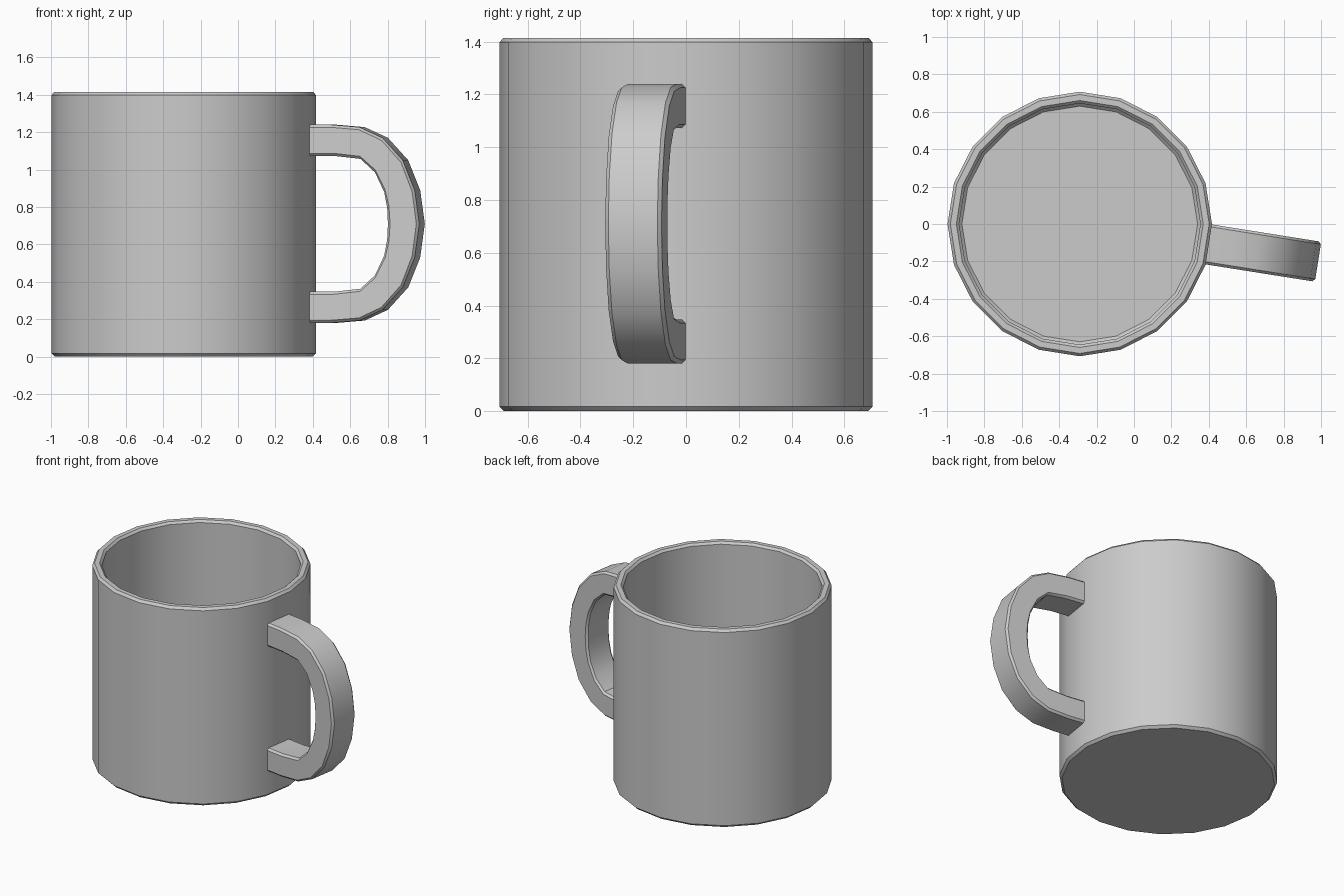
import bpy, bmesh, math
from mathutils import Matrix

if "Cube" in bpy.data.objects:
    bpy.data.objects.remove(bpy.data.objects["Cube"])

CX = -0.29      # body axis position
SIDES = 20
MID = 0.71      # mirror height of the handle


def finish(name, bm):
    bmesh.ops.recalc_face_normals(bm, faces=bm.faces)
    mesh = bpy.data.meshes.new(name)
    bm.to_mesh(mesh)
    bm.free()
    obj = bpy.data.objects.new(name, mesh)
    bpy.context.collection.objects.link(obj)
    bpy.ops.object.select_all(action='DESELECT')
    obj.select_set(True)
    bpy.context.view_layer.objects.active = obj
    bpy.ops.object.shade_smooth_by_angle(angle=math.radians(35))
    return obj


# Cup body: chamfered outer wall, rim, inner wall and floor as one revolved profile
profile = [(0.690, 0.0), (0.707, 0.017), (0.707, 1.398), (0.692, 1.415),
           (0.660, 1.415), (0.645, 1.400), (0.645, 0.078), (0.630, 0.063)]
bm = bmesh.new()
rings = []
for r, z in profile:
    rings.append([bm.verts.new((CX + r * math.cos(math.tau * i / SIDES),
                                r * math.sin(math.tau * i / SIDES), z))
                  for i in range(SIDES)])
for a, b in zip(rings, rings[1:]):
    for i in range(SIDES):
        j = (i + 1) % SIDES
        bm.faces.new((a[i], a[j], b[j], b[i]))
bm.faces.new(rings[0][::-1])
bm.faces.new(rings[-1])
finish("cup_body", bm)

# Handle: upper half sections as (outer u, outer z, inner u, inner z), mirrored below
half = [(0.685, 1.24, 0.685, 1.073), (0.81, 1.24, 0.83, 1.073),
        (0.965, 1.227, 0.972, 1.057), (1.09, 1.17, 1.050, 0.985),
        (1.20, 1.05, 1.100, 0.88), (1.265, 0.89, 1.116, 0.795),
        (1.29, MID, 1.120, MID)]
sections = half + [(a, 2 * MID - b, c, 2 * MID - d) for a, b, c, d in half[-2::-1]]
W, C = 0.108, 0.014     # half width and edge chamfer
bm = bmesh.new()
loops = []
for ou, oz, iu, iz in sections:
    length = math.hypot(ou - iu, oz - iz)
    du, dz = C * (ou - iu) / length, C * (oz - iz) / length
    corners = [(ou, oz, -W + C), (ou, oz, W - C), (ou - du, oz - dz, W),
               (iu + du, iz + dz, W), (iu, iz, W - C), (iu, iz, -W + C),
               (iu + du, iz + dz, -W), (ou - du, oz - dz, -W)]
    loops.append([bm.verts.new((u, v, z)) for u, z, v in corners])
for a, b in zip(loops, loops[1:]):
    for i in range(8):
        j = (i + 1) % 8
        bm.faces.new((a[i], a[j], b[j], b[i]))
bm.faces.new(loops[0])
bm.faces.new(loops[-1][::-1])
# Square to one flat facet of the body
bm.transform(Matrix.Translation((CX, 0, 0)) @ Matrix.Rotation(-math.pi / SIDES, 4, 'Z'))
finish("handle", bm)
